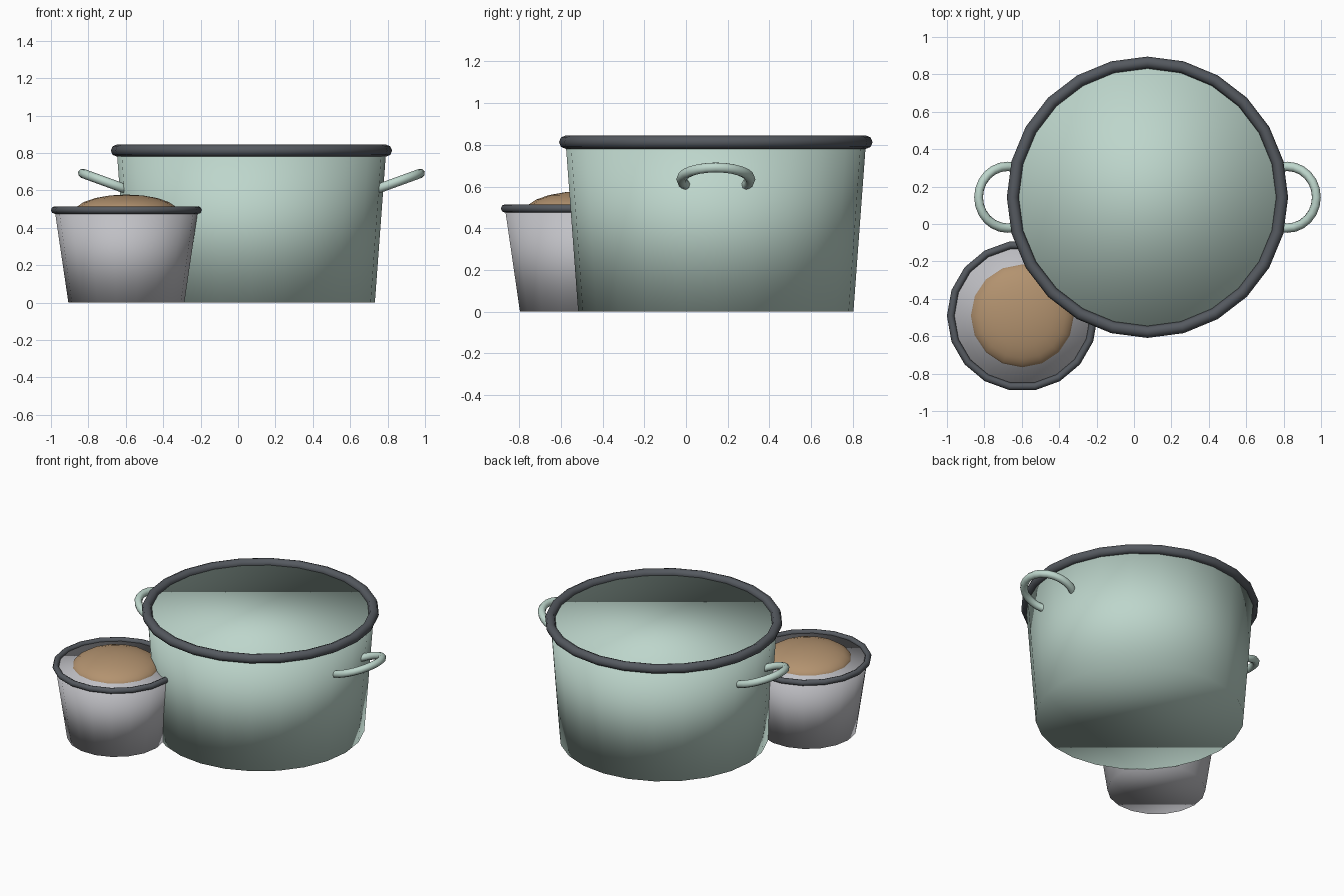
import bpy
import bmesh
from math import cos, sin, pi, radians
from mathutils import Matrix

cube = bpy.data.objects.get("Cube")
if cube:
    bpy.data.objects.remove(cube, do_unlink=True)


def material(name, color):
    m = bpy.data.materials.new(name)
    m.use_nodes = True
    m.diffuse_color = (*color, 1)
    m.node_tree.nodes["Principled BSDF"].inputs["Base Color"].default_value = (*color, 1)
    return m


SAGE = material("sage enamel", (0.51, 0.67, 0.60))
STEEL = material("pale steel", (0.53, 0.53, 0.56))
RUBBER = material("dark rim", (0.09, 0.10, 0.115))
SOIL = material("brown filling", (0.45, 0.29, 0.16))


def finish(name, bm, mat, matrix):
    bmesh.ops.recalc_face_normals(bm, faces=bm.faces)
    mesh = bpy.data.meshes.new(name)
    bm.to_mesh(mesh)
    bm.free()
    mesh.materials.append(mat)
    # Fully smooth, including the caps
    for p in mesh.polygons:
        p.use_smooth = True
    ob = bpy.data.objects.new(name, mesh)
    ob.matrix_world = matrix
    bpy.context.collection.objects.link(ob)
    return ob


def tub(name, x, y, r_bottom, r_top, height, sides, mat):
    """Closed tapered body standing on the ground."""
    bm = bmesh.new()
    rings = [[bm.verts.new((r * cos(2 * pi * i / sides), r * sin(2 * pi * i / sides), z))
              for i in range(sides)] for r, z in ((r_bottom, 0), (r_top, height))]
    low, high = rings
    for i in range(sides):
        j = (i + 1) % sides
        bm.faces.new((low[i], low[j], high[j], high[i]))
    bm.faces.new(high)
    bm.faces.new(low[::-1])
    return finish(name, bm, mat, Matrix.Translation((x, y, 0)))


def ring(name, location, major, minor, sides, mat, tilt=0, section=8):
    """Torus, tilted about the y axis."""
    bm = bmesh.new()
    loops = []
    for i in range(sides):
        a = 2 * pi * i / sides
        loop = []
        for k in range(section):
            b = 2 * pi * k / section
            r = major + minor * cos(b)
            loop.append(bm.verts.new((r * cos(a), r * sin(a), minor * sin(b))))
        loops.append(loop)
    for i in range(sides):
        p, q = loops[i], loops[(i + 1) % sides]
        for k in range(section):
            n = (k + 1) % section
            bm.faces.new((p[k], q[k], q[n], p[n]))
    return finish(name, bm, mat, Matrix.Translation(location) @ Matrix.Rotation(tilt, 4, 'Y'))


# Large pot with rim and two tilted ring handles
PX, PY = 0.072, 0.143
tub("pot_body", PX, PY, 0.66, 0.72, 0.81, 24, SAGE)
ring("pot_rim", (PX, PY, 0.813), 0.72, 0.032, 24, RUBBER)
for side, label in ((1, "left"), (-1, "right")):
    ring(label + "_handle", (PX + side * 0.748, PY, 0.635), 0.165, 0.025, 24, SAGE,
         tilt=-side * radians(20))

# Small bucket with rim and mounded filling
BX, BY = -0.597, -0.491
tub("bucket_body", BX, BY, 0.31, 0.383, 0.495, 18, STEEL)
ring("bucket_rim", (BX, BY, 0.495), 0.383, 0.02, 18, RUBBER)
bm = bmesh.new()
bmesh.ops.create_uvsphere(bm, u_segments=16, v_segments=10, radius=1)
finish("bucket_filling", bm, SOIL,
       Matrix.Translation((BX, BY, 0.48)) @ Matrix.Diagonal((0.282, 0.282, 0.098, 1)))
